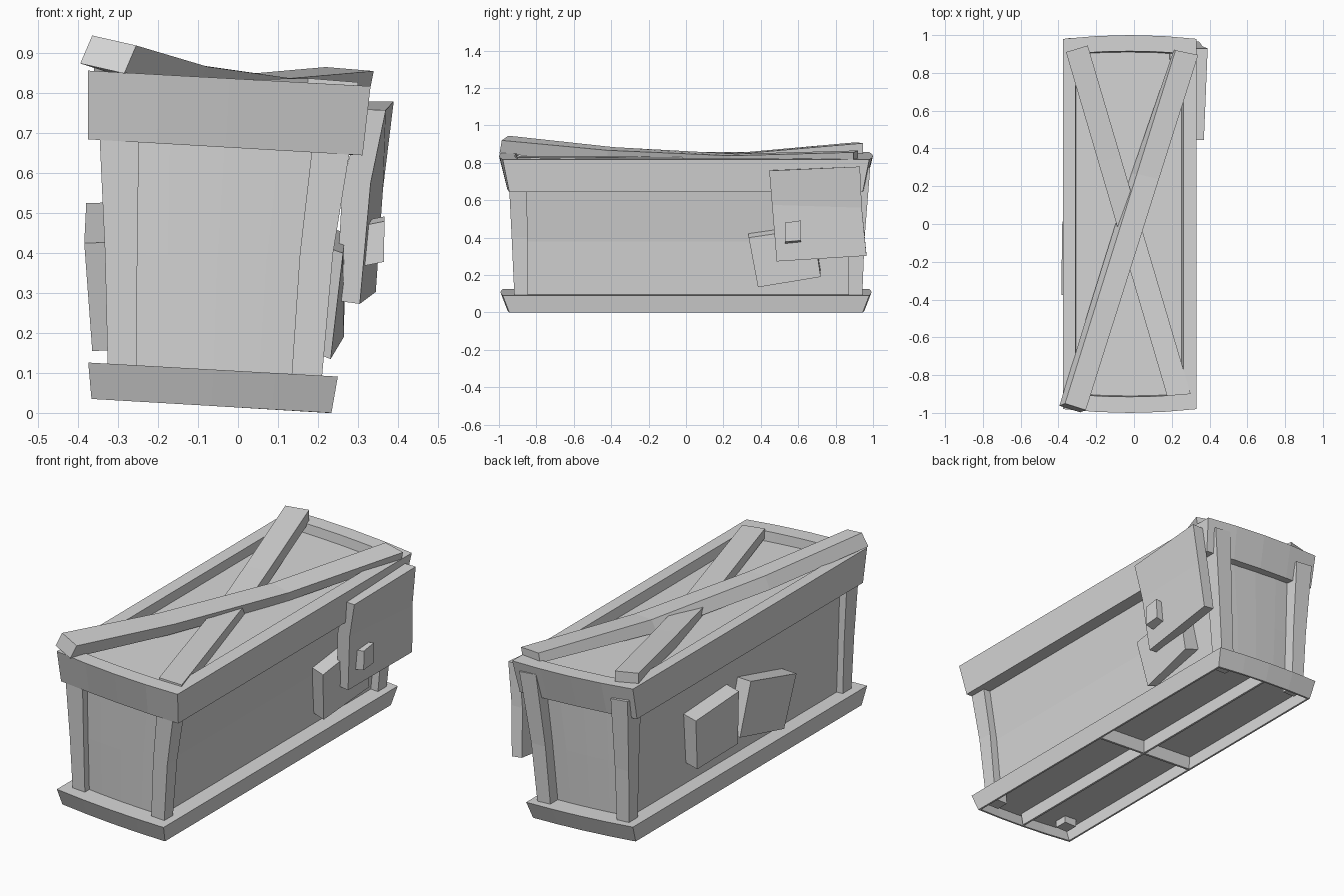
import bpy, bmesh
from mathutils import Vector

wood = bpy.data.materials.new("plain_grey")
wood.diffuse_color = (0.68, 0.68, 0.68, 1)


def loft(name, loops, ring=False):
    """Skin a row of equal loops; cap both ends, or join last to first."""
    bm = bmesh.new()
    rows = [[bm.verts.new(p) for p in loop] for loop in loops]
    n = len(rows[0])
    pairs = list(zip(rows, rows[1:])) + ([(rows[-1], rows[0])] if ring else [])
    for a, b in pairs:
        for i in range(n):
            j = (i + 1) % n
            bm.faces.new((a[i], a[j], b[j], b[i]))
    if not ring:
        bm.faces.new(rows[0])
        bm.faces.new(rows[-1])
    bmesh.ops.recalc_face_normals(bm, faces=bm.faces)
    mesh = bpy.data.meshes.new(name)
    bm.to_mesh(mesh)
    bm.free()
    mesh.materials.append(wood)
    obj = bpy.data.objects.new(name, mesh)
    bpy.context.collection.objects.link(obj)
    return obj


def outline(x0, x1, y, bow, z0, z1, segs=4):
    """Rectangle with bowed ends, tilted from z0 at x0 to z1 at x1."""
    pts = []
    for side in (-1, 1):
        for i in range(segs + 1):
            t = i / segs if side < 0 else 1 - i / segs
            yy = y + bow * (1 - (2 * t - 1) ** 2)
            pts.append((x0 + (x1 - x0) * t, side * yy, z0 + (z1 - z0) * t))
    return pts


def rect(x0, x1, y0, y1, z0, z1):
    """Four points with separate heights at x0 and x1."""
    return [(x0, y0, z0), (x1, y0, z1), (x1, y1, z1), (x0, y1, z0)]


def plate(name, outer, depth):
    """Slab from an outer face pushed along a depth vector."""
    d = Vector(depth)
    return loft(name, [outer, [Vector(p) + d for p in outer]])


def plank(name, ends_l, ends_r, stations):
    """Bent board: stations are (t, z left, z right, offset to underside)."""
    loops = []
    for t, zl, zr, off in stations:
        l = Vector(ends_l[0]).lerp(Vector(ends_l[1]), t).to_3d()
        r = Vector(ends_r[0]).lerp(Vector(ends_r[1]), t).to_3d()
        l.z, r.z = zl, zr
        d = Vector(off)
        loops.append([l, r, r + d, l + d])
    return loft(name, loops)


# Tapered box body set in behind the posts, its top forming the sunken lid
loft("body", [
    outline(-0.29, 0.168, 0.878, 0.008, 0.112, 0.084),
    outline(-0.298, 0.195, 0.892, 0.008, 0.40, 0.38),
    outline(-0.307, 0.24, 0.905, 0.008, 0.70, 0.66),
    outline(-0.325, 0.275, 0.925, 0.01, 0.805, 0.77),
])

# Top rim
loft("top_rim", [
    outline(-0.375, 0.312, 0.945, 0.012, 0.685, 0.645),
    outline(-0.375, 0.332, 0.98, 0.02, 0.857, 0.818),
    outline(-0.31, 0.262, 0.903, 0.012, 0.853, 0.822),
    outline(-0.30, 0.23, 0.89, 0.008, 0.689, 0.648),
], ring=True)

# Base tray, open underneath with thin walls
loft("base_tray", [
    outline(-0.375, 0.25, 0.98, 0.012, 0.126, 0.091),
    outline(-0.367, 0.234, 0.945, 0.012, 0.035, 0.0),
    outline(-0.357, 0.224, 0.935, 0.012, 0.035, 0.0),
    outline(-0.364, 0.238, 0.965, 0.012, 0.108, 0.074),
])

# Thin underside ribs
loft("long_rib", [rect(-0.072, -0.06, -0.945, 0.945, 0.022, 0.021),
                  rect(-0.072, -0.06, -0.96, 0.96, 0.095, 0.095)])
loft("cross_rib", [rect(-0.36, 0.228, -0.006, 0.006, 0.037, 0.003),
                   rect(-0.36, 0.232, -0.006, 0.006, 0.112, 0.078)])

# Corner posts: name, x ranges at bottom, middle and top, foot height
for side, a, b, c, foot in (
        ("left", (-0.325, -0.255), (-0.333, -0.252), (-0.347, -0.248), 0.065),
        ("right", (0.13, 0.205), (0.155, 0.238), (0.19, 0.287), 0.03)):
    loft("front_post_" + side, [rect(*a, -0.915, -0.845, foot, foot),
                                rect(*b, -0.932, -0.848, 0.40, 0.40),
                                rect(*c, -0.947, -0.85, 0.70, 0.70)])
    loft("back_post_" + side, [rect(*a, 0.87, 0.94, foot, foot),
                               rect(*b, 0.87, 0.955, 0.40, 0.40),
                               rect(*c, 0.87, 0.985, 0.785, 0.775)])

# Crossed lid planks
plank("upper_plank", [(-0.365, -0.95), (0.22, 0.92)],
      [(-0.255, -0.985), (0.34, 0.895)],
      [(0, 0.945, 0.92, (-0.03, -0.012, -0.07)),
       (0.3, 0.884, 0.867, (-0.03, 0, -0.065)),
       (0.65, 0.848, 0.838, (-0.03, 0, -0.06)),
       (1, 0.866, 0.856, (-0.01, 0, -0.05))])
plank("lower_plank", [(-0.36, 0.91), (0.175, -0.91)],
      [(-0.245, 0.945), (0.30, -0.9)],
      [(0, 0.91, 0.905, (0, 0, -0.065)),
       (0.32, 0.858, 0.854, (0, 0, -0.065)),
       (0.5, 0.833, 0.831, (0, 0, -0.06)),
       (1, 0.838, 0.828, (0, 0, -0.05))])

# Right side patches and peg
loft("large_patch", [
    [(0.37, 0.445, 0.758), (0.39, 0.93, 0.78),
     (0.325, 0.93, 0.78), (0.31, 0.445, 0.76)],
    [(0.332, 0.46, 0.575), (0.363, 0.94, 0.56),
     (0.30, 0.94, 0.56), (0.262, 0.46, 0.575)],
    [(0.305, 0.485, 0.273), (0.345, 0.965, 0.303),
     (0.285, 0.965, 0.311), (0.245, 0.485, 0.281)]])
plate("small_patch", [(0.263, 0.335, 0.40), (0.27, 0.68, 0.45),
                      (0.265, 0.72, 0.19), (0.232, 0.385, 0.135)],
      (-0.085, 0, 0.03))
plate("peg", [(0.367, 0.53, 0.48), (0.367, 0.615, 0.492),
              (0.365, 0.615, 0.385), (0.365, 0.53, 0.378)],
      (-0.05, 0, -0.01))

# Left side patches
plate("left_patch_back", [(-0.373, 0.45, 0.485), (-0.373, 0.09, 0.505),
                          (-0.36, 0.08, 0.22), (-0.36, 0.42, 0.215)],
      (0.08, 0, 0.02))
plate("left_patch_front", [(-0.38, 0.0, 0.525), (-0.385, -0.375, 0.425),
                           (-0.365, -0.30, 0.155), (-0.365, 0.07, 0.25)],
      (0.085, 0, 0.003))
